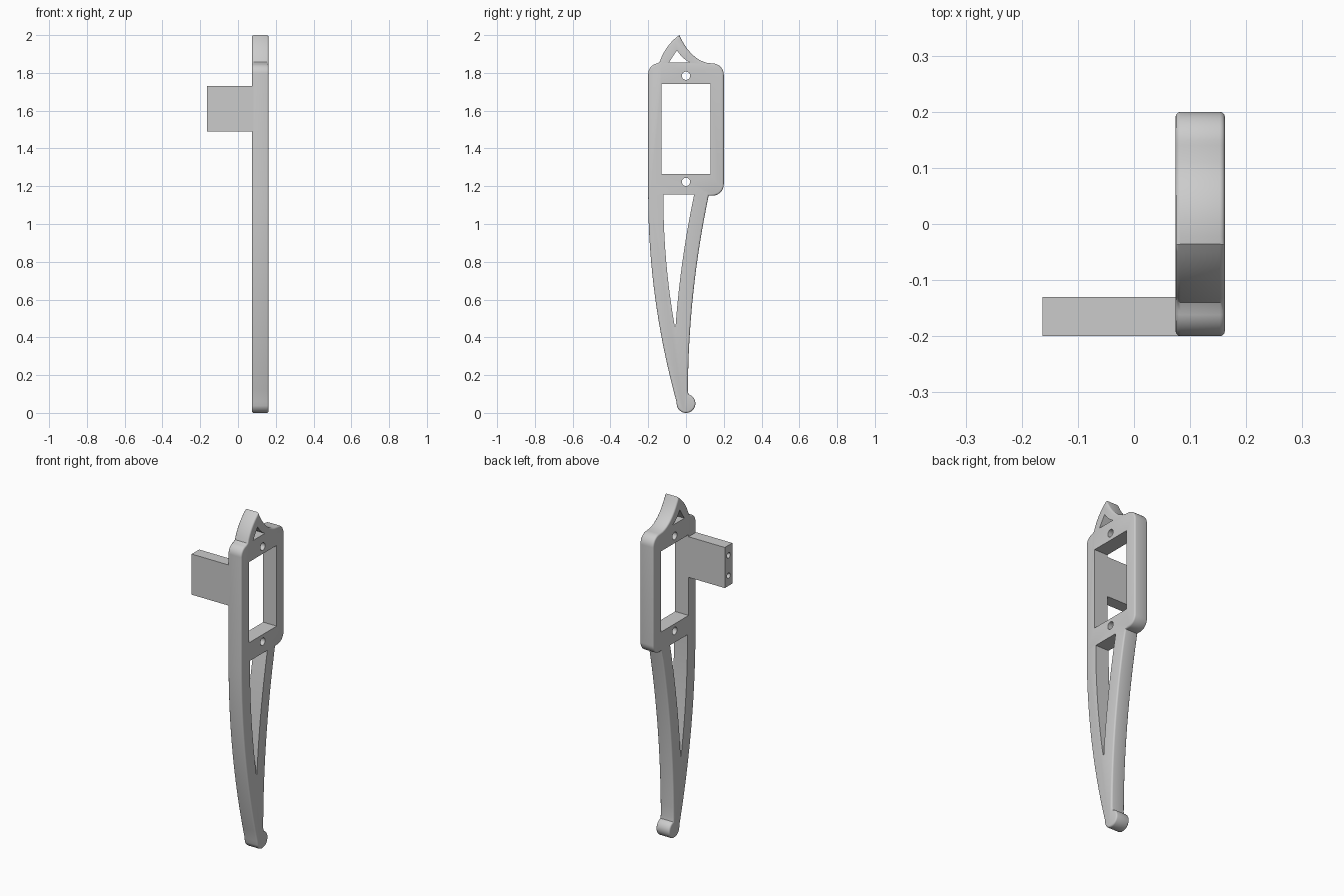
import bpy, bmesh
from math import cos, sin, radians

if "Cube" in bpy.data.objects:
    bpy.data.objects.remove(bpy.data.objects["Cube"])

X0, X1 = 0.074, 0.162          # plate thickness range


def bez(a, b, c, n=10):
    return [tuple((1 - t) ** 2 * p + 2 * t * (1 - t) * q + t * t * r for p, q, r in zip(a, b, c))
            for t in (i / n for i in range(n + 1))]


def arc(cy, cz, r, a0, a1, n=10):
    return [(cy + r * cos(radians(a0 + (a1 - a0) * i / n)),
             cz + r * sin(radians(a0 + (a1 - a0) * i / n))) for i in range(n + 1)]


def left_edge(z):
    return -0.2 + (1.15 - z) ** 2 / 7.96


def right_edge(z):
    return 0.01 + 0.11 * ((z - 0.1) / 1.05) ** 2


def steps(a, b, n):
    return [a + (b - a) * i / n for i in range(n + 1)]


def prism(name, pts, x0, x1, rim=0):
    """Extrude a (y, z) outline along x, optionally rounding both rims."""
    bm = bmesh.new()
    f = bm.faces.new([bm.verts.new((x0, y, z)) for y, z in pts])
    ext = bmesh.ops.extrude_face_region(bm, geom=[f], use_keep_orig=True)
    bmesh.ops.translate(bm, vec=(x1 - x0, 0, 0),
                        verts=[v for v in ext['geom'] if isinstance(v, bmesh.types.BMVert)])
    bmesh.ops.recalc_face_normals(bm, faces=bm.faces)
    if rim:
        edges = [e for e in bm.edges if abs(e.verts[0].co.x - e.verts[1].co.x) < 1e-5]
        bmesh.ops.bevel(bm, geom=edges, offset=rim, segments=3, profile=0.5,
                        affect='EDGES', clamp_overlap=False)
    me = bpy.data.meshes.new(name)
    bm.to_mesh(me)
    bm.free()
    ob = bpy.data.objects.new(name, me)
    bpy.context.collection.objects.link(ob)
    return ob


def cut(ob, pts, x0=0.0, x1=0.3):
    cutter = prism("cutter", pts, x0, x1)
    cutter.hide_render = True
    m = ob.modifiers.new("cut", 'BOOLEAN')
    m.operation, m.solver, m.object = 'DIFFERENCE', 'EXACT', cutter
    bpy.context.view_layer.objects.active = ob
    bpy.ops.object.modifier_apply(modifier=m.name)
    bpy.data.objects.remove(cutter)


# Plate outline: foot, right leg edge, body corners, horn, left leg edge
tip = (-0.036, 2.0)
outline = arc(0, 0.05, 0.05, -165, 75, 20)
outline += [(right_edge(z), z) for z in steps(0.12, 1.15, 16)]
outline += arc(0.14, 1.21, 0.06, -90, 0)
outline += arc(0.14, 1.79, 0.06, 0, 90)
outline += bez((0.13, 1.85), (0.03, 1.86), tip)[1:]
outline += bez(tip, (-0.11, 1.945), (-0.14, 1.857))[1:]
outline += arc(-0.145, 1.795, 0.055, 100, 180)
outline += [(left_edge(z), z) for z in steps(1.15, 0.06, 16)]
plate = prism("bracket_plate", outline, X0, X1, 0.009)

# Servo window and its screw holes
cut(plate, [(-0.13, 1.265), (0.13, 1.265), (0.13, 1.742), (-0.13, 1.742)])
for z in (1.223, 1.785):
    cut(plate, arc(0, z, 0.022, 0, 345, 23))

# Leg and horn lightening openings
opening = [(right_edge(z) - 0.078, z) for z in steps(0.46, 1.155, 12)]
opening += [(left_edge(z) + 0.08, z) for z in steps(1.155, 0.46, 12)]
cut(plate, opening)
cut(plate, [(-0.09, 1.855)] + bez((0.02, 1.855), (-0.02, 1.875), (-0.048, 1.92), 5))

# Side mounting tab with two end holes
tab = prism("mounting_tab", [(-0.2, 1.49), (-0.13, 1.49), (-0.13, 1.73), (-0.2, 1.73)],
            -0.163, X0 + 0.012)
for z in (1.55, 1.67):
    cut(tab, arc(-0.165, z, 0.016, 0, 345, 23), -0.3, -0.06)

for ob in (plate, tab):
    bpy.ops.object.select_all(action='DESELECT')
    ob.select_set(True)
    bpy.context.view_layer.objects.active = ob
    bpy.ops.object.shade_smooth_by_angle(angle=radians(32))
